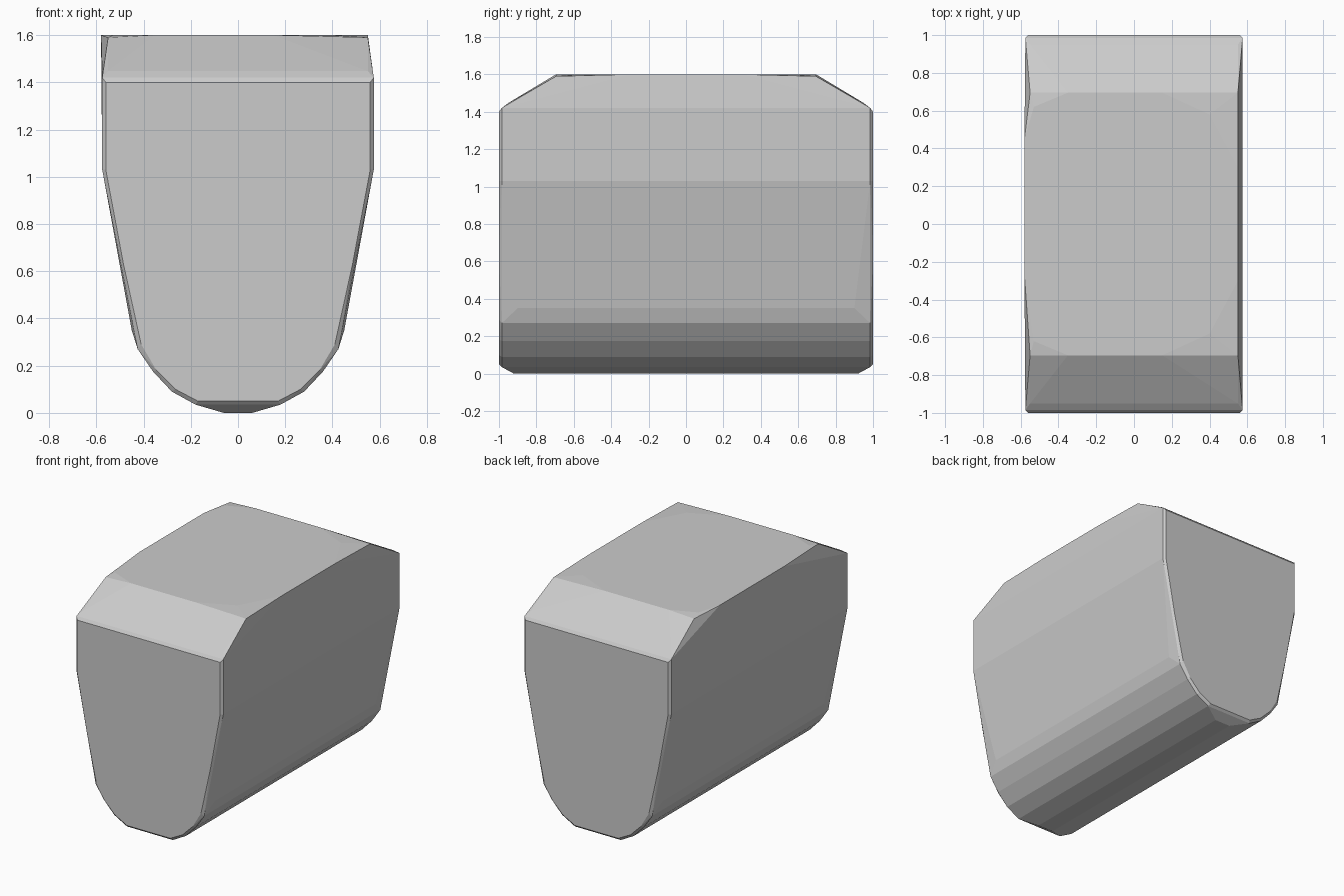
import bpy, bmesh

if "Cube" in bpy.data.objects:
    bpy.data.objects.remove(bpy.data.objects["Cube"])

# Half outlines (x, z) of the flat end caps and of the slightly wider body
cap = [(0.17, 0.05), (0.265, 0.10), (0.345, 0.18), (0.41, 0.29),
       (0.485, 0.63), (0.56, 1.03), (0.56, 1.40)]
body = [(0.18, 0.035), (0.28, 0.09), (0.36, 0.175), (0.425, 0.27),
        (0.575, 1.03), (0.575, 1.42)]

points = []


def mirrored(x, y, z):
    """Add a point on both sides and both ends."""
    for sx in (1, -1):
        for sy in (1, -1):
            points.append((sx * x, sy * y, z))


for x, z in cap:
    mirrored(x, 1.0, z)
for x, z in body:
    mirrored(x, 0.985, z)
mirrored(0.45, 0.90, 0.35)    # lower flank
mirrored(0.06, 0.92, 0.0)     # flat underside
mirrored(0.55, 0.95, 1.447)   # break in the end slope
mirrored(0.55, 0.695, 1.59)   # upper corners

# Flat top: rounded corners, with the left edge reaching further out
for sy in (1, -1):
    points += [(-0.35, sy * 0.695, 1.6), (0.15, sy * 0.695, 1.6),
               (0.40, sy * 0.58, 1.6), (0.55, sy * 0.30, 1.6),
               (-0.53, sy * 0.62, 1.6)]
points += [(-0.58, 0.45, 1.6), (-0.58, -0.27, 1.6)]

# Wrap the profiles in one convex block
bm = bmesh.new()
for p in points:
    bm.verts.new(p)
hull = bmesh.ops.convex_hull(bm, input=bm.verts[:])
loose = [v for v in bm.verts if not v.link_faces]
bmesh.ops.delete(bm, geom=loose, context='VERTS')
bmesh.ops.dissolve_limit(bm, angle_limit=0.01, verts=bm.verts[:], edges=bm.edges[:])
bmesh.ops.recalc_face_normals(bm, faces=bm.faces[:])

mesh = bpy.data.meshes.new("tapered_block")
bm.to_mesh(mesh)
bm.free()
block = bpy.data.objects.new("tapered_block", mesh)
bpy.context.collection.objects.link(block)
